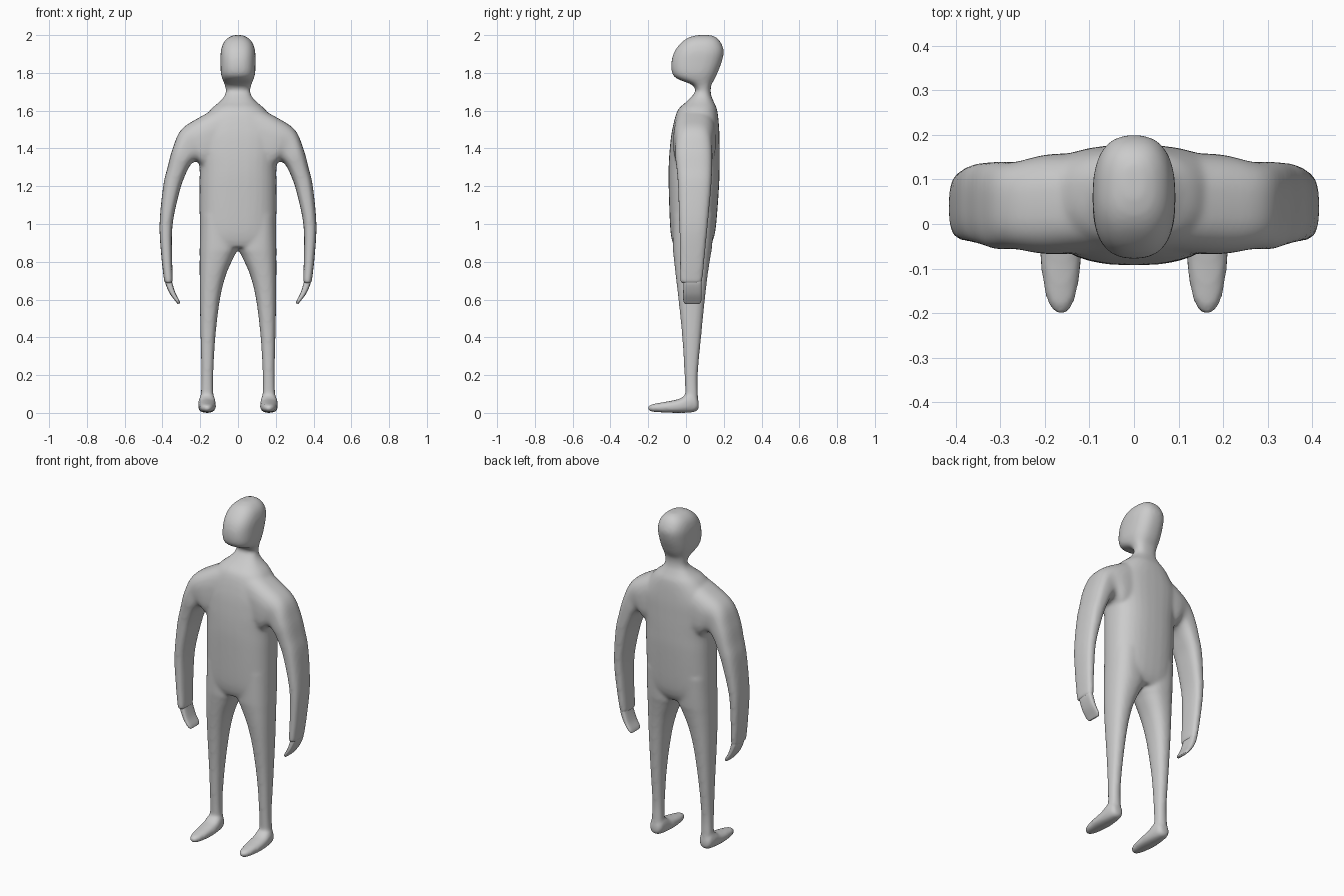
import bpy, bmesh, math
from mathutils import Vector

if "Cube" in bpy.data.objects:
    bpy.data.objects.remove(bpy.data.objects["Cube"])

grey = bpy.data.materials.new("plain_grey")
grey.use_nodes = True
grey.diffuse_color = (0.6, 0.6, 0.6, 1)
grey.node_tree.nodes["Principled BSDF"].inputs["Base Color"].default_value = (0.6, 0.6, 0.6, 1)


def smooth_sections(rows, steps=5):
    """Catmull-Rom interpolation between the given section rows."""
    rows = [Vector(r) for r in rows]
    out = []
    for i in range(len(rows) - 1):
        a, b, c, d = (rows[min(max(i + k, 0), len(rows) - 1)] for k in (-1, 0, 1, 2))
        for s in range(steps):
            t = s / steps
            out.append(b + (c - a) * t / 2 + (a - b * 2.5 + c * 2 - d / 2) * t * t
                       + (b * 1.5 - a / 2 - c * 1.5 + d / 2) * t ** 3)
    return out + [rows[-1]]


def loft(bm, frames, power, side=1, seg=32):
    """Closed tube through superellipse rings given as (centre, u, v)."""
    rings = []
    for centre, u, v in frames:
        ring = []
        for k in range(seg):
            a = 2 * math.pi * k / seg
            c, s = math.cos(a), math.sin(a)
            p = (centre + u * math.copysign(abs(c) ** (2 / power), c)
                 + v * math.copysign(abs(s) ** (2 / power), s))
            ring.append(bm.verts.new((p.x * side, p.y, p.z)))
        rings.append(ring)
    for r, q in zip(rings, rings[1:]):
        for k in range(seg):
            bm.faces.new((r[k], r[(k + 1) % seg], q[(k + 1) % seg], q[k]))
    bm.faces.new(rings[0])
    bm.faces.new(rings[-1])


def limb_frames(rows):
    """Rows: outer x, outer z, inner x, inner z, front y, back y."""
    for ox, oz, ix, iz, y0, y1 in smooth_sections(rows):
        yield (Vector(((ox + ix) / 2, (y0 + y1) / 2, (oz + iz) / 2)),
               Vector(((ox - ix) / 2, 0, (oz - iz) / 2)), Vector((0, (y1 - y0) / 2, 0)))


def trunk_frames(rows):
    """Rows: z, half width, front y, back y."""
    return limb_frames([(w, z, -w, z, y0, y1) for z, w, y0, y1 in rows])


def leg_frames(rows):
    """Rows: z, inner x, outer x, front y, back y."""
    return limb_frames([(o, z, i, z, y0, y1) for z, i, o, y0, y1 in rows])


def foot_frames(rows):
    """Rows: y, half width, bottom z, top z."""
    for y, w, z0, z1 in smooth_sections(rows):
        yield Vector((0.164, y, (z0 + z1) / 2)), Vector((w, 0, 0)), Vector((0, 0, (z1 - z0) / 2))


def finish(name, bm):
    bmesh.ops.recalc_face_normals(bm, faces=bm.faces)
    mesh = bpy.data.meshes.new(name)
    bm.to_mesh(mesh)
    bm.free()
    mesh.materials.append(grey)
    mesh.shade_smooth()
    obj = bpy.data.objects.new(name, mesh)
    bpy.context.collection.objects.link(obj)
    return obj


head = [(2.0, .02, .06, .13), (1.988, .05, .015, .16), (1.96, .077, -.025, .185),
        (1.915, .091, -.06, .2), (1.86, .093, -.077, .19), (1.8, .091, -.074, .167),
        (1.768, .083, -.045, .152), (1.738, .071, .03, .135), (1.705, .063, .053, .13)]
torso = [(1.705, .063, .053, .13), (1.675, .073, .03, .135), (1.645, .1, .0, .148),
         (1.6, .15, -.045, .166), (1.5, .22, -.073, .176), (1.4, .218, -.086, .178),
         (1.3, .204, -.092, .178), (1.2, .204, -.092, .175), (1.0, .203, -.085, .16),
         (.92, .2, -.076, .145), (.875, .19, -.06, .12)]
arm = [(.04, 1.65, .04, 1.3, -.06, .16), (.2, 1.567, .17, 1.29, -.068, .157),
       (.3, 1.5, .215, 1.33, -.057, .14), (.346, 1.4, .25, 1.315, -.057, .14),
       (.373, 1.3, .283, 1.25, -.048, .138), (.396, 1.2, .31, 1.17, -.042, .133),
       (.415, 1.0, .346, 1.0, -.036, .116), (.406, .83, .349, .83, -.033, .1),
       (.391, .7, .345, .7, -.032, .087), (.386, .685, .35, .685, -.025, .08)]
leg = [(1.05, .0, .2, -.07, .15), (.88, .0, .203, -.07, .138), (.83, .02, .203, -.066, .13),
       (.73, .064, .203, -.055, .115), (.6, .096, .202, -.04, .1), (.4, .12, .198, -.02, .08),
       (.2, .131, .194, -.008, .062), (.1, .13, .197, -.004, .063), (.04, .124, .204, -.004, .064)]
foot = [(.068, .02, .02, .06), (.055, .036, .008, .09), (.03, .043, .002, .105),
        (0, .046, .0, .098), (-.03, .047, .0, .077), (-.07, .047, .0, .066),
        (-.12, .042, .002, .057), (-.17, .032, .005, .048), (-.195, .018, .01, .04),
        (-.202, .006, .017, .03)]
hand = [(.383, .72, .352, .72, -.01, .08), (.384, .685, .348, .69, -.013, .082),
        (.36, .63, .331, .635, -.015, .082), (.33, .59, .311, .596, -.014, .081),
        (.319, .577, .306, .58, -.005, .072)]

# Body: all volumes fused into one smooth skin
bm = bmesh.new()
loft(bm, trunk_frames(head), 2.5)
loft(bm, trunk_frames(torso), 2.5)
for side in (1, -1):
    loft(bm, limb_frames(arm), 2.8, side)
    loft(bm, leg_frames(leg), 2.4, side)
    loft(bm, foot_frames(foot), 2.4, side)
body = finish("body", bm)
fuse = body.modifiers.new("fuse", 'REMESH')
fuse.mode = 'VOXEL'
fuse.voxel_size = 0.009
fuse.use_smooth_shade = True
relax = body.modifiers.new("relax", 'SMOOTH')
relax.factor = 0.5
relax.iterations = 10

# Hands: thin mitts emerging from the arm ends
for name, side in (("left_hand", 1), ("right_hand", -1)):
    bm = bmesh.new()
    loft(bm, limb_frames(hand), 3.5, side)
    finish(name, bm)
